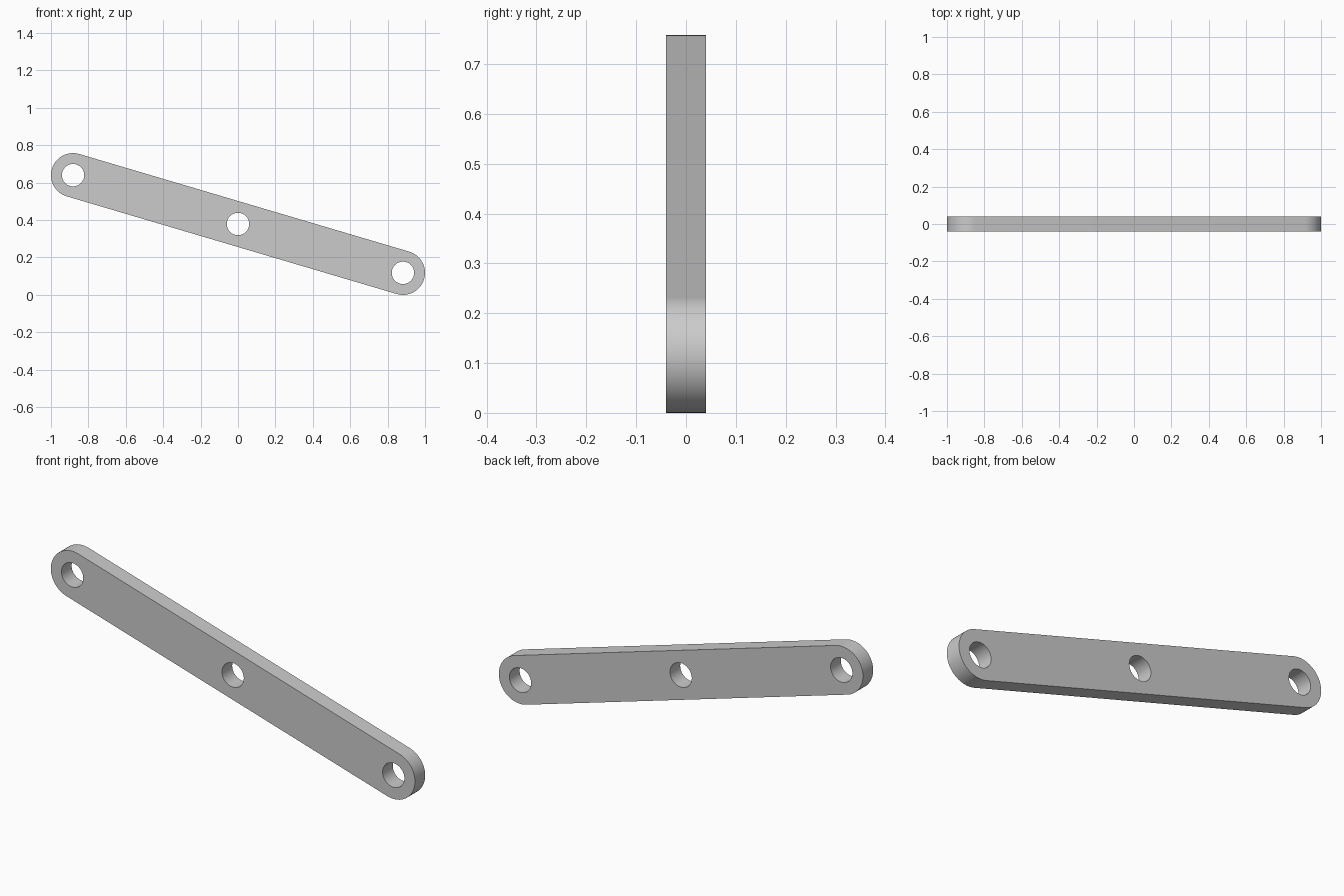
import bpy
import math
from mathutils import Vector

old = bpy.data.objects.get("Cube")
if old:
    bpy.data.objects.remove(old, do_unlink=True)

END_RADIUS = 0.118
HOLE_RADIUS = 0.06
HALF_THICKNESS = 0.04
CENTRE = Vector((0, 0.379))
REACH = Vector((1 - END_RADIUS, END_RADIUS - 0.379))  # middle hole to lower end hole
TILT = math.atan2(REACH.y, REACH.x)
STEPS = 32  # segments per half circle


def arc(centre, radius, start, sweep, count):
    """Points along a circular arc."""
    return [centre + radius * Vector((math.cos(start + sweep * i / STEPS),
                                      math.sin(start + sweep * i / STEPS)))
            for i in range(count)]


def add_loop(curve, points):
    """Add a closed outline to the profile."""
    spline = curve.splines.new('POLY')
    spline.points.add(len(points) - 1)
    for target, p in zip(spline.points, points):
        target.co = (p.x, p.y, 0, 1)
    spline.use_cyclic_u = True


# Grey metal
grey = bpy.data.materials.new("grey_metal")
grey.use_nodes = True
colour = (0.6, 0.6, 0.6, 1)
grey.diffuse_color = colour
grey.node_tree.nodes["Principled BSDF"].inputs["Base Color"].default_value = colour

# Round-ended bar profile with three holes, extruded to thickness
profile = bpy.data.curves.new("link_bar", 'CURVE')
profile.dimensions = '2D'
profile.fill_mode = 'BOTH'
profile.extrude = HALF_THICKNESS
outline = []
for side, turn in ((1, -math.pi / 2), (-1, math.pi / 2)):
    outline += arc(CENTRE + side * REACH, END_RADIUS, TILT + turn, math.pi, STEPS + 1)
add_loop(profile, outline)
for side in (-1, 0, 1):
    add_loop(profile, arc(CENTRE + side * REACH, HOLE_RADIUS, 0, 2 * math.pi, STEPS))
profile.materials.append(grey)

# Stand the bar upright and turn it into a mesh
bar = bpy.data.objects.new("link_bar", profile)
bpy.context.collection.objects.link(bar)
bar.rotation_euler.x = math.pi / 2
bpy.ops.object.select_all(action='DESELECT')
bar.select_set(True)
bpy.context.view_layer.objects.active = bar
bpy.ops.object.convert(target='MESH')
bar = bpy.context.object

# Weld the caps to the rim and smooth only the round surfaces
bpy.ops.object.mode_set(mode='EDIT')
bpy.ops.mesh.select_all(action='SELECT')
bpy.ops.mesh.remove_doubles(threshold=0.0001)
bpy.ops.mesh.normals_make_consistent(inside=False)
bpy.ops.object.mode_set(mode='OBJECT')
bpy.ops.object.shade_smooth_by_angle(angle=math.radians(30))
